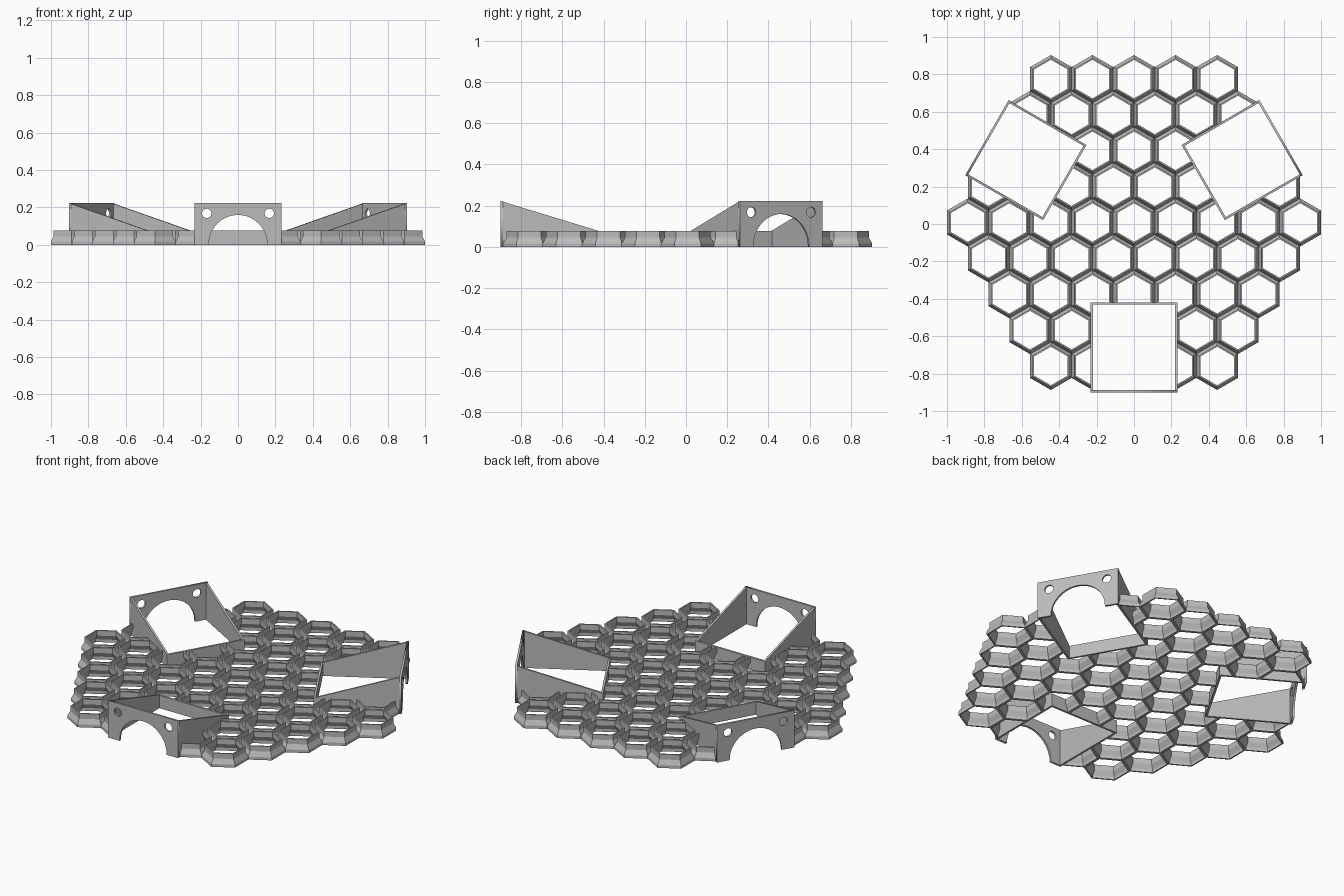
import bpy, bmesh, math
from mathutils import Vector, Matrix

cube = bpy.data.objects.get("Cube")
if cube:
    bpy.data.objects.remove(cube, do_unlink=True)

PITCH = 2 / 9            # spacing of the hexagonal cells
CENTRE_Y = 0.008         # centre of the honeycomb
GRID_H = 0.076           # honeycomb height
TOP_H = 0.222            # bracket height
HALF_W = 0.232           # bracket half width
FRONT, BACK = -0.908, -0.427   # bracket front and back, from the centre
T = 0.012                # bracket wall thickness

grey = bpy.data.materials.new("plain_grey")
grey.use_nodes = True
grey.diffuse_color = (0.5, 0.5, 0.5, 1)
grey.node_tree.nodes["Principled BSDF"].inputs["Base Color"].default_value = (0.5, 0.5, 0.5, 1)


def finish(bm, name, matrix=None):
    bmesh.ops.recalc_face_normals(bm, faces=bm.faces)
    mesh = bpy.data.meshes.new(name)
    bm.to_mesh(mesh)
    bm.free()
    mesh.materials.append(grey)
    obj = bpy.data.objects.new(name, mesh)
    bpy.context.collection.objects.link(obj)
    if matrix:
        obj.matrix_world = matrix
    return obj


# Wall section of one cell: apothem and height, flared at the bottom
SECTION = [(0.111, 0), (0.111, 0.017), (0.097, 0.045), (0.097, GRID_H),
           (0.089, GRID_H), (0.089, 0.045), (0.103, 0.017), (0.103, 0)]


def add_cell(bm, cx, cy):
    rings = []
    for apothem, z in SECTION:
        r = apothem / math.cos(math.pi / 6)
        angles = [math.radians(30 + 60 * k) for k in range(6)]
        rings.append([bm.verts.new((cx + r * math.cos(a), cy + r * math.sin(a), z))
                      for a in angles])
    for i, ring in enumerate(rings):
        nxt = rings[(i + 1) % len(rings)]
        for k in range(6):
            j = (k + 1) % 6
            bm.faces.new((ring[k], ring[j], nxt[j], nxt[k]))


# Honeycomb: nine rows forming a large hexagon
bm = bmesh.new()
for row in range(-4, 5):
    count = 9 - abs(row)
    for i in range(count):
        add_cell(bm, (i - (count - 1) / 2) * PITCH, row * PITCH * 0.863)
bmesh.ops.recalc_face_normals(bm, faces=bm.faces)

# Clear the honeycomb inside each bracket
turns = [Matrix.Rotation(math.radians(a), 4, 'Z') for a in (0, 120, 240)]
for turn in turns:
    h = T / 2
    planes = [((HALF_W - h, 0, 0), (1, 0, 0)), ((h - HALF_W, 0, 0), (-1, 0, 0)),
              ((0, BACK - h, 0), (0, 1, 0))]
    for co, no in planes:
        bmesh.ops.bisect_plane(bm, geom=bm.verts[:] + bm.edges[:] + bm.faces[:],
                               plane_co=turn @ Vector(co), plane_no=turn @ Vector(no))
    inverse = turn.inverted()
    inside = []
    for f in bm.faces:
        p = inverse @ f.calc_center_median()
        if abs(p.x) < HALF_W - h and p.y < BACK - h:
            inside.append(f)
    bmesh.ops.delete(bm, geom=inside, context='FACES')
finish(bm, "honeycomb_grid", Matrix.Translation((0, CENTRE_Y, 0)))


def prism(points, offset, name, matrix):
    """Extrude a flat polygon by an offset."""
    bm = bmesh.new()
    face = bm.faces.new([bm.verts.new(p) for p in points])
    moved = bmesh.ops.extrude_face_region(bm, geom=[face])["geom"]
    bmesh.ops.translate(bm, vec=offset,
                        verts=[v for v in moved if isinstance(v, bmesh.types.BMVert)])
    return finish(bm, name, matrix)


def arc(cx, cz, r, start, end, steps):
    return [(cx + r * math.cos(start + (end - start) * i / steps),
             cz + r * math.sin(start + (end - start) * i / steps)) for i in range(steps + 1)]


def front_plate(matrix, name):
    """Arched plate with two screw holes."""
    curve = bpy.data.curves.new(name, 'CURVE')
    curve.dimensions = '2D'
    curve.fill_mode = 'BOTH'
    curve.extrude = T / 2
    outline = [(-HALF_W, 0), (-HALF_W, TOP_H), (HALF_W, TOP_H), (HALF_W, 0)]
    outline += arc(0, 0.003, 0.156, 0, math.pi, 40)
    outline[4] = (0.156, 0)
    outline[-1] = (-0.156, 0)
    loops = [outline]
    for x in (-0.167, 0.167):
        loops.append(arc(x, 0.168, 0.025, 0, math.tau, 24)[:-1])
    for loop in loops:
        spline = curve.splines.new('POLY')
        spline.points.add(len(loop) - 1)
        for point, (x, z) in zip(spline.points, loop):
            point.co = (x, z, 0, 1)
        spline.use_cyclic_u = True
    temp = bpy.data.objects.new(name + "_outline", curve)
    bpy.context.collection.objects.link(temp)
    bpy.context.view_layer.update()
    deps = bpy.context.evaluated_depsgraph_get()
    mesh = bpy.data.meshes.new_from_object(temp.evaluated_get(deps))
    bpy.data.objects.remove(temp, do_unlink=True)
    mesh.materials.clear()
    mesh.materials.append(grey)
    obj = bpy.data.objects.new(name, mesh)
    bpy.context.collection.objects.link(obj)
    stand = Matrix.Rotation(math.pi / 2, 4, 'X')
    obj.matrix_world = matrix @ Matrix.Translation((0, FRONT + T / 2, 0)) @ stand


# Three brackets around the honeycomb
for turn, place in zip(turns, ("front", "left", "right")):
    m = Matrix.Translation((0, CENTRE_Y, 0)) @ turn
    front_plate(m, place + "_bracket_plate")
    for side, word in ((1, "left"), (-1, "right")):
        x = side * HALF_W
        wall = [(x, FRONT + T, 0), (x, BACK, 0), (x, BACK, GRID_H), (x, FRONT + T, TOP_H - 0.003)]
        prism(wall, (-side * T, 0, 0), f"{place}_bracket_{word}_wall", m)
    w = HALF_W - T
    back = [(-w, BACK, 0), (w, BACK, 0), (w, BACK, GRID_H), (-w, BACK, GRID_H)]
    prism(back, (0, -T, 0), place + "_bracket_back_wall", m)
